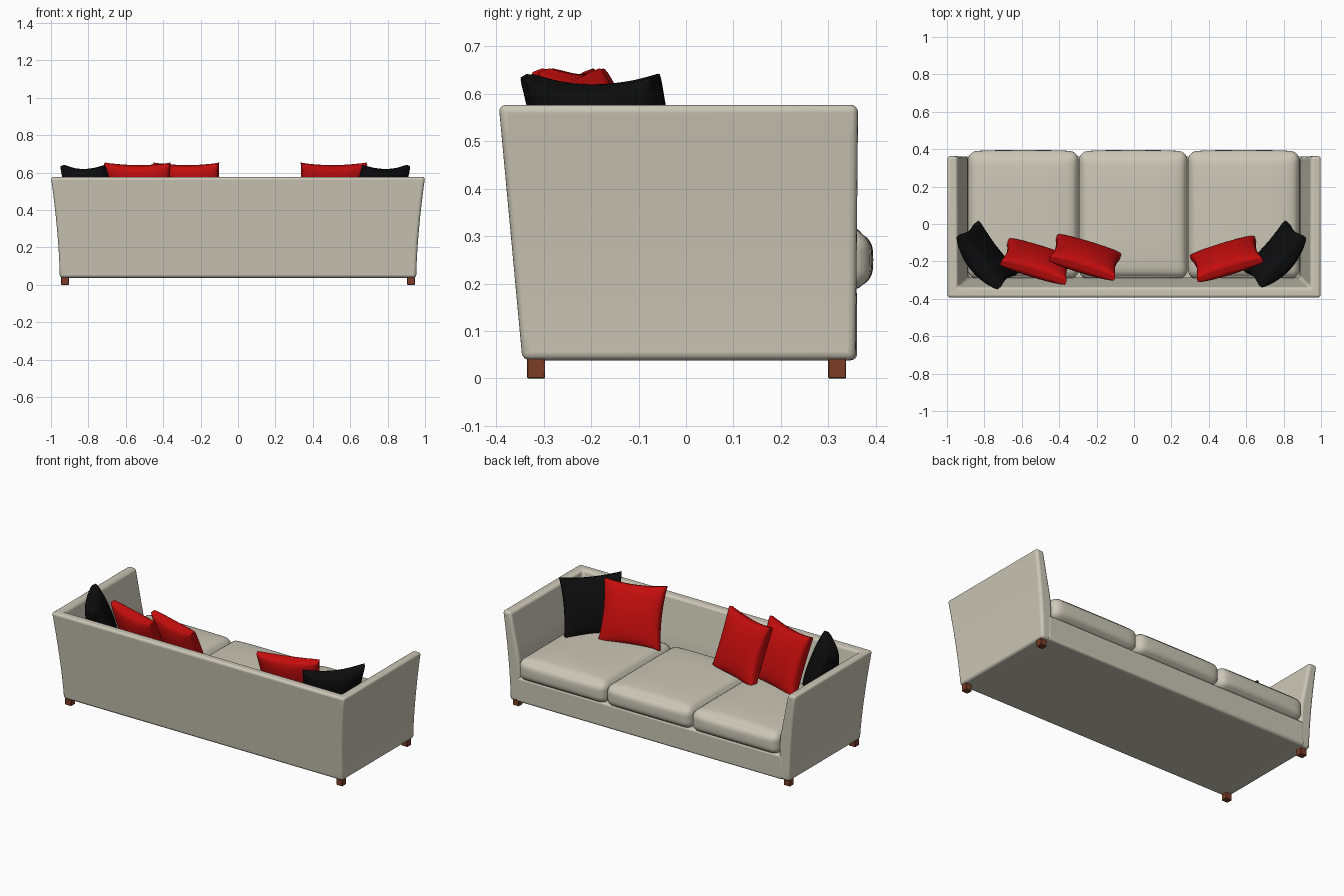
import bpy, bmesh, math
from mathutils import Vector, Matrix

if "Cube" in bpy.data.objects:
    bpy.data.objects.remove(bpy.data.objects["Cube"])


def material(name, rgb):
    m = bpy.data.materials.new(name)
    m.diffuse_color = (*rgb, 1)
    m.use_nodes = True
    m.node_tree.nodes["Principled BSDF"].inputs["Base Color"].default_value = m.diffuse_color
    return m


FABRIC = material("beige fabric", (0.60, 0.57, 0.47))
RED = material("red fabric", (0.56, 0.004, 0.004))
BLACK = material("black fabric", (0.004, 0.004, 0.004))
WOOD = material("brown wood", (0.20, 0.047, 0.02))


def finish(name, bm, mat, bevel=0, angle=40, segments=4):
    bmesh.ops.recalc_face_normals(bm, faces=bm.faces)
    me = bpy.data.meshes.new(name)
    bm.to_mesh(me)
    bm.free()
    ob = bpy.data.objects.new(name, me)
    bpy.context.collection.objects.link(ob)
    me.materials.append(mat)
    if bevel:
        b = ob.modifiers.new("rounding", 'BEVEL')
        b.width, b.segments = bevel, segments
        b.limit_method, b.angle_limit = 'ANGLE', math.radians(35)
    bpy.ops.object.select_all(action='DESELECT')
    ob.select_set(True)
    bpy.context.view_layer.objects.active = ob
    bpy.ops.object.shade_smooth_by_angle(angle=math.radians(angle))
    return ob


def box(lo, hi):
    bm = bmesh.new()
    bmesh.ops.create_cube(bm, size=1)
    lo, hi = Vector(lo), Vector(hi)
    for v in bm.verts:
        v.co = Vector([lo[i] + (v.co[i] + 0.5) * (hi[i] - lo[i]) for i in range(3)])
    return bm


# Arms and back: one U-shaped section lofted upwards, flaring outwards
bm = bmesh.new()
rings = []
Z0, Z1, N = 0.038, 0.577, 8
for i in range(N + 1):
    t = i / N
    z = Z0 + (Z1 - Z0) * t
    xo = 0.953 + 0.047 * t ** 1.6          # outer side of arm
    yb = -0.345 - 0.050 * t                # outer side of back
    s = max(0, (z - 0.28) / (Z1 - 0.28))
    xi = 0.885 + 0.060 * s                 # inner side of arm
    yi = -0.285 - 0.055 * s                # inner side of back
    yf = 0.358 + 0.005 * t
    pts = [(-xo, yb), (xo, yb), (xo, yf), (xi, yf),
           (xi, yi), (-xi, yi), (-xi, yf), (-xo, yf)]
    rings.append([bm.verts.new((x, y, z)) for x, y in pts])
for a, b in zip(rings, rings[1:]):
    for k in range(8):
        j = (k + 1) % 8
        bm.faces.new((a[k], a[j], b[j], b[k]))
bm.faces.new(rings[0])
bm.faces.new(rings[-1])
finish("arms_and_back", bm, FABRIC, bevel=0.016)

# Seat base with front rail
finish("seat_base", box((-0.91, -0.32, 0.038), (0.91, 0.361, 0.19)), FABRIC, bevel=0.014)


# Seat cushions: rounded boxes with a crowned top and bulging front
def seat_cushion(name, x0, x1):
    half = Vector(((x1 - x0) / 2, 0.338, 0.066))
    centre = Vector(((x0 + x1) / 2, 0.048, 0.25))
    r = 0.045
    bm = bmesh.new()
    bmesh.ops.create_cube(bm, size=2)
    bmesh.ops.subdivide_edges(bm, edges=bm.edges, cuts=19, use_grid_fill=True)
    for v in bm.verts:
        u = [math.sin(c * math.pi / 2) for c in v.co]
        p = Vector([u[i] * half[i] for i in range(3)])
        core = Vector([max(-half[i] + r, min(half[i] - r, p[i])) for i in range(3)])
        d = p - core
        if d.length > 1e-6:
            p = core + d.normalized() * r
        p.z += 0.018 * max(0, u[2]) * (1 - u[0] ** 4) * (1 - u[1] ** 4)
        p.y += 0.009 * u[1] * (1 - u[0] ** 4) * (1 - u[2] ** 2)
        v.co = p + centre
    finish(name, bm, FABRIC, angle=60)


for i, (x0, x1) in enumerate([(-0.888, -0.296), (-0.294, 0.286), (0.288, 0.885)]):
    seat_cushion(f"seat_cushion_{i + 1}", x0, x1)


# Throw pillows: puffed squares with pinched sides, leaning back
def throw_pillow(name, mat, loc, turn, lean, size, thick, bow=0):
    place = (Matrix.Translation(loc) @ Matrix.Rotation(math.radians(turn), 4, 'Z')
             @ Matrix.Rotation(math.radians(lean), 4, 'X'))
    bm = bmesh.new()
    bmesh.ops.create_cube(bm, size=2)
    bmesh.ops.subdivide_edges(bm, edges=bm.edges, cuts=17, use_grid_fill=True)
    for v in bm.verts:
        u, w = math.sin(v.co.x * math.pi / 2), math.sin(v.co.z * math.pi / 2)
        puff = max(0, (1 - u * u) * (1 - w * w)) ** 0.4
        x = u * size * (1 - 0.09 * (1 - w * w))
        z = w * size * (1 - 0.09 * (1 - u * u))
        y = v.co.y * (0.012 + thick / 2 * puff) + bow * (u * u - 0.4)
        v.co = place @ Vector((x, y, z))
    finish(name, bm, mat, angle=70)


throw_pillow("red_pillow_left", RED, (-0.52, -0.20, 0.478), -17, 20, 0.183, 0.10)
throw_pillow("red_pillow_middle", RED, (-0.26, -0.178, 0.478), -17, 20, 0.183, 0.10)
throw_pillow("red_pillow_right", RED, (0.495, -0.186, 0.478), 17, 20, 0.183, 0.10)
throw_pillow("black_pillow_left", BLACK, (-0.795, -0.175, 0.465), -52, 20, 0.178, 0.12, 0.03)
throw_pillow("black_pillow_right", BLACK, (0.76, -0.17, 0.465), 48, 20, 0.178, 0.12, 0.03)

# Short square feet
for sx, side in ((-1, "left"), (1, "right")):
    for y, end in ((-0.316, "front"), (0.319, "back")):
        x = sx * 0.925
        finish(f"{end}_{side}_foot",
               box((x - 0.021, y - 0.019, 0), (x + 0.021, y + 0.019, 0.045)),
               WOOD, bevel=0.002, segments=1)
